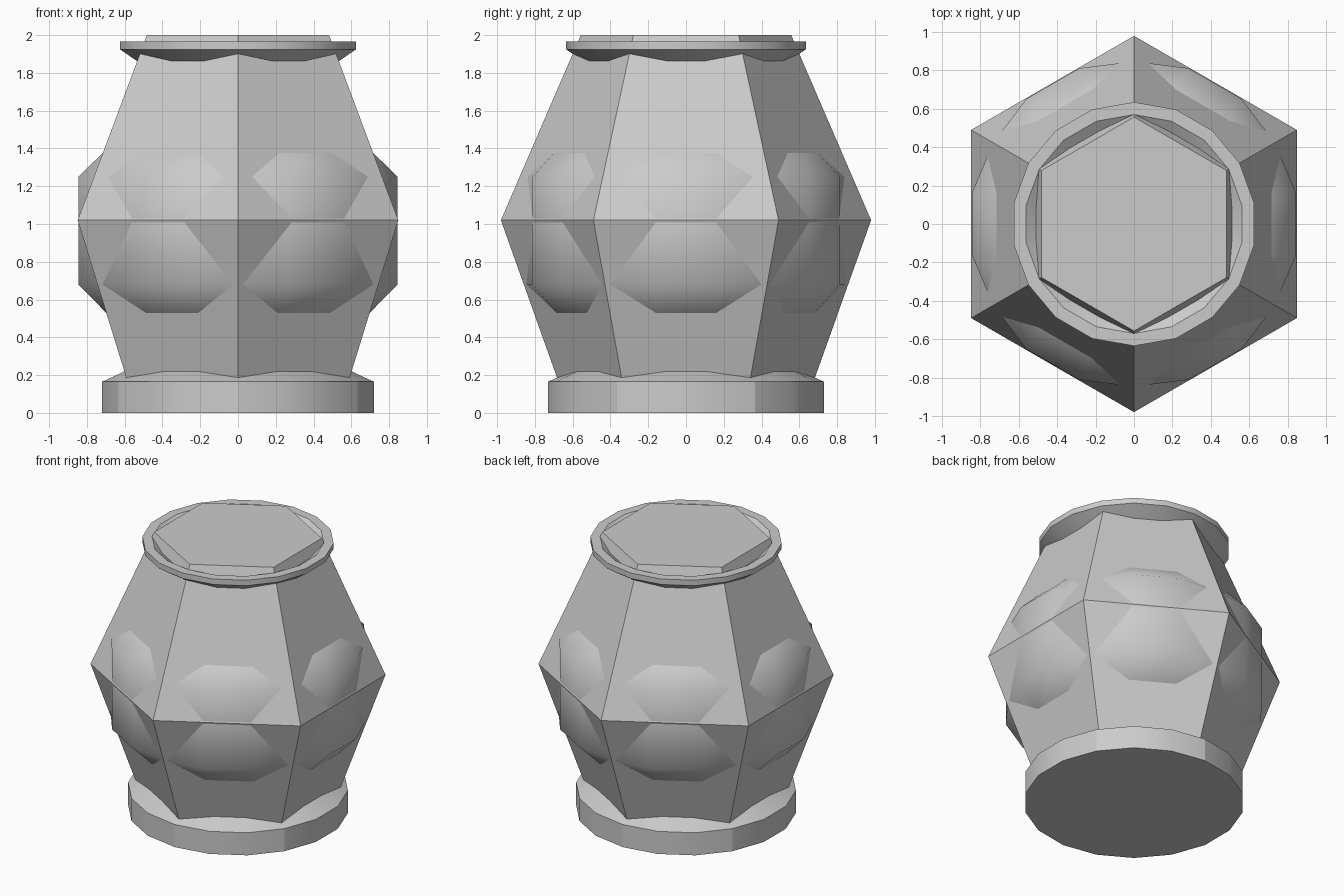
import bpy, bmesh
from math import radians, sin, cos, pi

cube = bpy.data.objects.get("Cube")
if cube:
    bpy.data.objects.remove(cube, do_unlink=True)

grey = bpy.data.materials.new("stone grey")
grey.use_nodes = True
colour = (0.6, 0.6, 0.6, 1)
grey.diffuse_color = colour
grey.node_tree.nodes["Principled BSDF"].inputs["Base Color"].default_value = colour


def loft(name, rings, smooth=0, closed=False, turn=0):
    """Skin a stack of equal-length point rings, capped or joined end to start."""
    bm = bmesh.new()
    loops = [[bm.verts.new(p) for p in ring] for ring in rings]
    n = len(loops[0])
    pairs = list(zip(loops, loops[1:]))
    if closed:
        pairs.append((loops[-1], loops[0]))
    else:
        bm.faces.new(loops[0])
        bm.faces.new(loops[-1])
    for a, b in pairs:
        for i in range(n):
            j = (i + 1) % n
            bm.faces.new((a[i], a[j], b[j], b[i]))
    bmesh.ops.recalc_face_normals(bm, faces=bm.faces)
    mesh = bpy.data.meshes.new(name)
    bm.to_mesh(mesh)
    bm.free()
    mesh.materials.append(grey)
    obj = bpy.data.objects.new(name, mesh)
    bpy.context.collection.objects.link(obj)
    obj.rotation_euler.z = turn
    if smooth:
        bpy.ops.object.select_all(action='DESELECT')
        obj.select_set(True)
        bpy.context.view_layer.objects.active = obj
        bpy.ops.object.shade_smooth_by_angle(angle=radians(smooth))
    return obj


def turned(name, profile, sides, **options):
    """Sweep a radius-height profile about z, with a corner on the y axis."""
    rings = [[(r * cos(pi / 2 + i * 2 * pi / sides), r * sin(pi / 2 + i * 2 * pi / sides), z)
              for i in range(sides)] for r, z in profile]
    return loft(name, rings, **options)


# Faceted six-sided body
turned("body", [(0.634, 0.05), (0.98, 1.02), (0.557, 2.0)], 6)

# Round foot with a shallow sloping top
turned("foot", [(0.73, 0), (0.73, 0.165), (0.5, 0.27)], 18, smooth=20)

# Hollow rim, flared underneath
turned("rim", [(0.48, 1.82), (0.635, 1.925), (0.635, 1.965), (0.57, 1.965), (0.48, 1.9)],
       18, smooth=30, closed=True)

# Rounded bosses, one bulging through each face of the body
levels = [(0.60, 0.43), (0.845, 0.68), (0.845, 1.25), (0.60, 1.49)]


def boss_section(x, z):
    half = [(x, 0.16), (x - 0.11, 0.42), (x - 0.3, 0.3)]
    return [(px, py, z) for px, py in half] + [(px, -py, z) for px, py in reversed(half)]


for k in range(6):
    loft(f"boss_{k + 1}", [boss_section(x, z) for x, z in levels], smooth=60, turn=k * pi / 3)
